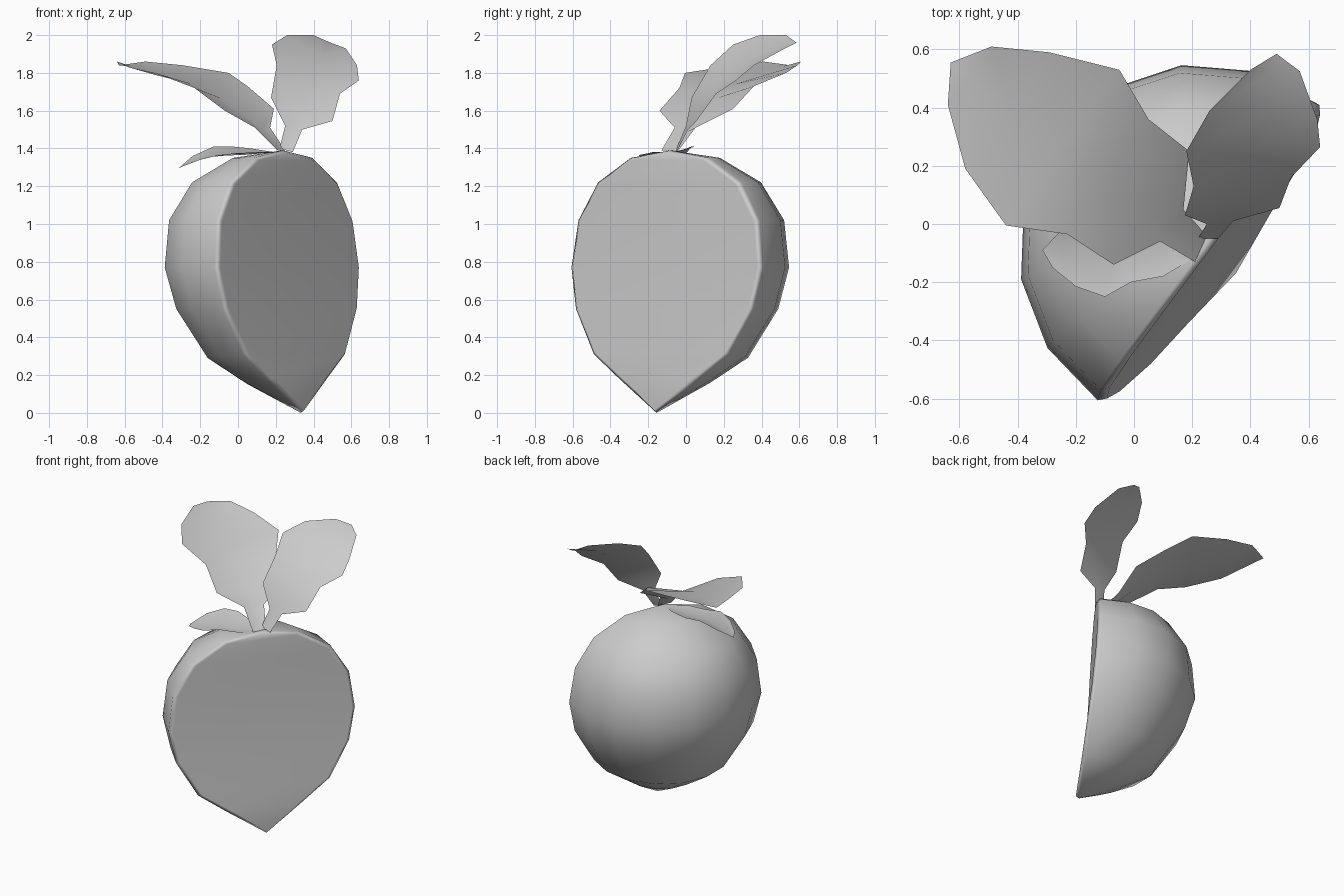
import bpy, bmesh, math
from mathutils import Vector

if "Cube" in bpy.data.objects:
    bpy.data.objects.remove(bpy.data.objects["Cube"])

U = Vector((0.60, 0.80, 0))    # along the cut face
N = Vector((0.80, -0.60, 0))   # out of the cut face


def finish(bm, name, angle):
    bmesh.ops.remove_doubles(bm, verts=bm.verts, dist=0.002)
    bmesh.ops.recalc_face_normals(bm, faces=bm.faces)
    me = bpy.data.meshes.new(name)
    bm.to_mesh(me)
    bm.free()
    ob = bpy.data.objects.new(name, me)
    bpy.context.collection.objects.link(ob)
    bpy.ops.object.select_all(action='DESELECT')
    ob.select_set(True)
    bpy.context.view_layer.objects.active = ob
    bpy.ops.object.shade_smooth_by_angle(angle=math.radians(angle))
    return ob


def grid_faces(bm, rows, closed):
    n = len(rows[0])
    for a, b in zip(rows, rows[1:]):
        for i in range(n if closed else n - 1):
            j = (i + 1) % n
            bm.faces.new((a[i], a[j], b[j], b[i]))


def cut_offset(z):
    return 0.262 + 0.12 * (1 - z / 1.39) ** 2


# Halved root: half lathe, with a softened rim around the cut face
profile = [(0, 0), (0.26, 0.175), (0.45, 0.31), (0.59, 0.55), (0.635, 0.77),
           (0.60, 1.02), (0.475, 1.22), (0.26, 1.35), (0, 1.39)]
bm = bmesh.new()
rows = []
for r, z in profile:
    d = cut_offset(z)
    centre = U * 0.075 + N * (d - 0.022)
    row = []
    for k in range(9):
        a = math.pi * k / 8
        rr = r * (1 + 0.035 * math.sin(a))
        p = centre + U * rr * math.cos(a) - N * rr * math.sin(a)
        low = 0.025 * math.sin(a) if 0.1 < z < 0.4 else 0   # fuller underside
        row.append(bm.verts.new((p.x, p.y, z - low)))
    for side in (-1, 1):
        p = U * (0.075 + side * max(r - 0.025, 0)) + N * d
        row.append(bm.verts.new((p.x, p.y, 0.75 + (z - 0.75) * 0.98)))
    rows.append(row)
grid_faces(bm, rows, True)
root = finish(bm, "halved_root", 60)
root.modifiers.new("even_shading", 'WEIGHTED_NORMAL').keep_sharp = True


# Leaves: a sheet between two edges with a sagging midrib
def leaf(name, left, right, sag):
    bm = bmesh.new()
    rows = []
    last = len(left) - 1
    for i, (l, r) in enumerate(zip(left, right)):
        l, r = Vector(l), Vector(r)
        mid = (l + r) / 2
        mid.z -= sag * math.sin(math.pi * i / last)
        rows.append([bm.verts.new(p) for p in (l, mid, r)])
    grid_faces(bm, rows, False)
    return finish(bm, name, 80)


leaf("large_leaf",
     [(0.21, -0.13, 1.39), (0.09, -0.06, 1.51), (-0.07, -0.14, 1.60),
      (-0.23, -0.035, 1.72), (-0.44, -0.005, 1.80), (-0.58, 0.19, 1.83),
      (-0.64, 0.41, 1.86), (-0.63, 0.555, 1.84)],
     [(0.25, -0.04, 1.39), (0.17, 0.05, 1.51), (0.19, 0.25, 1.61),
      (0.05, 0.36, 1.73), (-0.05, 0.53, 1.80), (-0.29, 0.59, 1.84),
      (-0.49, 0.61, 1.86), (-0.63, 0.555, 1.84)], 0.06)

leaf("upright_leaf",
     [(0.22, -0.05, 1.40), (0.25, 0.0, 1.52), (0.175, 0.03, 1.67),
      (0.205, 0.13, 1.84), (0.18, 0.25, 1.95), (0.26, 0.39, 2.0),
      (0.40, 0.53, 2.0), (0.49, 0.585, 1.96)],
     [(0.29, -0.05, 1.38), (0.34, 0.01, 1.50), (0.50, 0.055, 1.545),
      (0.54, 0.16, 1.69), (0.64, 0.265, 1.76), (0.63, 0.36, 1.84),
      (0.57, 0.525, 1.93), (0.49, 0.585, 1.96)], 0.04)

leaf("small_leaf",
     [(0.20, -0.12, 1.38), (0.10, -0.18, 1.38), (-0.01, -0.20, 1.375),
      (-0.10, -0.25, 1.365), (-0.20, -0.215, 1.34), (-0.28, -0.15, 1.31),
      (-0.315, -0.09, 1.295)],
     [(0.20, -0.07, 1.38), (0.13, -0.02, 1.39), (0.07, 0.01, 1.40),
      (-0.03, 0.045, 1.41), (-0.13, 0.03, 1.41), (-0.24, -0.01, 1.36),
      (-0.315, -0.09, 1.295)], 0.025)
